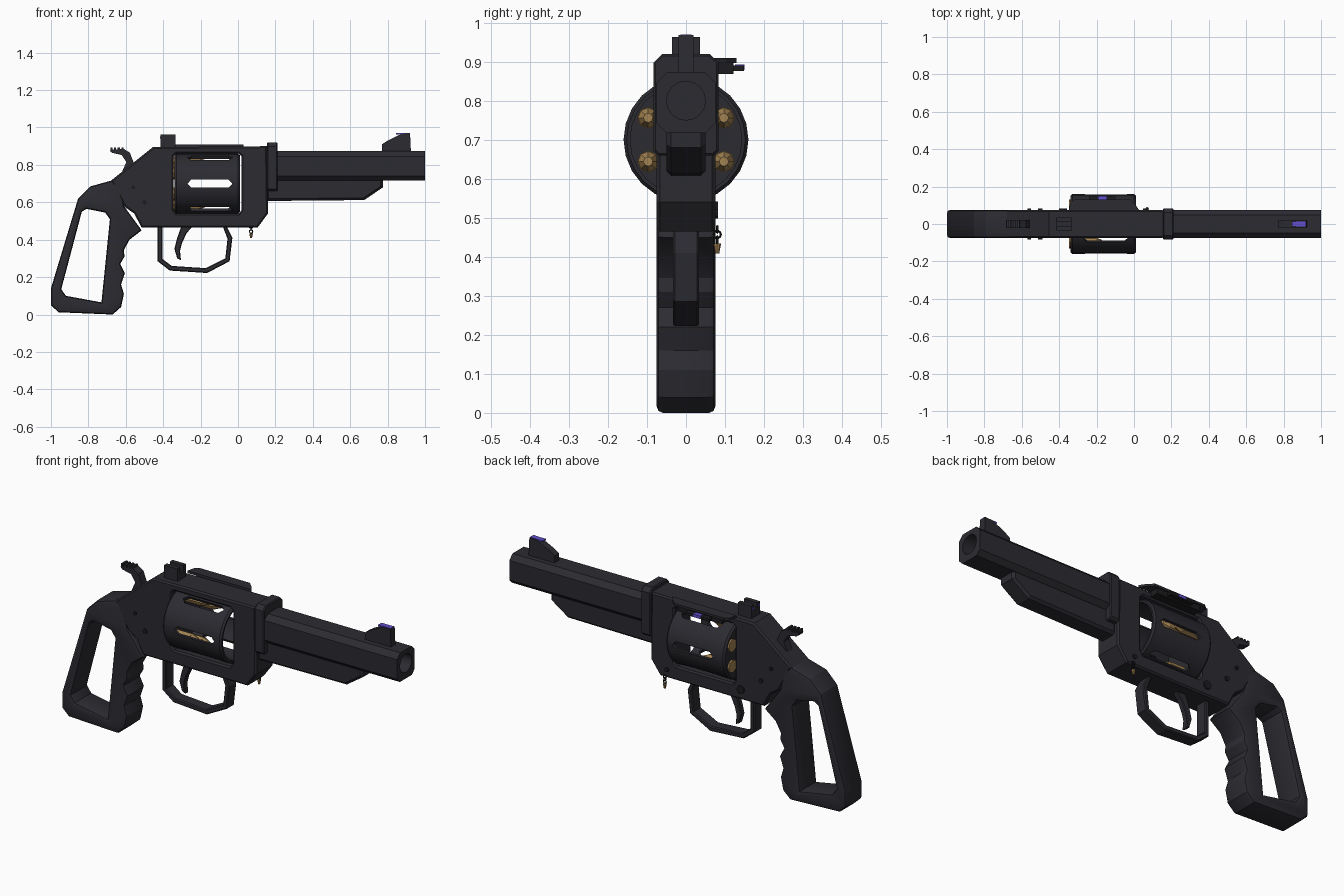
import bpy, bmesh, math
from mathutils import Matrix, Vector

cube = bpy.data.objects.get("Cube")
if cube:
    bpy.data.objects.remove(cube, do_unlink=True)


def material(name, rgb):
    m = bpy.data.materials.new(name)
    m.use_nodes = True
    m.diffuse_color = (*rgb, 1)
    bsdf = m.node_tree.nodes["Principled BSDF"]
    bsdf.inputs["Base Color"].default_value = (*rgb, 1)
    bsdf.inputs["Roughness"].default_value = 0.6
    return m


METAL = material("dark gunmetal", (0.024, 0.024, 0.031))
BLACK = material("black steel", (0.012, 0.012, 0.014))
BRASS = material("brass", (0.37, 0.23, 0.085))
VIOLET = material("violet", (0.12, 0.08, 0.62))

# Profile planes: "side" is drawn in x,z and "end" is drawn in y,z
SIDE = Matrix(((1, 0, 0, 0), (0, 0, -1, 0), (0, 1, 0, 0), (0, 0, 0, 1)))
END = Matrix(((0, 0, 1, 0), (1, 0, 0, 0), (0, 1, 0, 0), (0, 0, 0, 1)))


def finish(name, bm, mat):
    bmesh.ops.remove_doubles(bm, verts=bm.verts, dist=0.0001)
    bmesh.ops.recalc_face_normals(bm, faces=bm.faces)
    me = bpy.data.meshes.new(name)
    bm.to_mesh(me)
    bm.free()
    me.materials.append(mat)
    for p in me.polygons:
        p.material_index = 0
        p.use_smooth = False
    ob = bpy.data.objects.new(name, me)
    bpy.context.scene.collection.objects.link(ob)
    return ob


def plate(name, loops, half, mat=METAL, plane=SIDE, mid=0.0, bevel=0.0, steps=0):
    """Solid of closed outlines (outer first, then holes) with bevelled rims."""
    cu = bpy.data.curves.new(name, "CURVE")
    cu.dimensions, cu.fill_mode = "2D", "BOTH"
    cu.extrude, cu.bevel_depth = half - bevel, bevel
    cu.bevel_resolution, cu.offset = steps, -bevel
    for loop in loops:
        sp = cu.splines.new("POLY")
        sp.points.add(len(loop) - 1)
        for pt, (u, v) in zip(sp.points, loop):
            pt.co = (u, v, 0, 1)
        sp.use_cyclic_u = True
    tmp = bpy.data.objects.new(name + " outline", cu)
    bpy.context.scene.collection.objects.link(tmp)
    dg = bpy.context.evaluated_depsgraph_get()
    me = bpy.data.meshes.new_from_object(tmp.evaluated_get(dg))
    bm = bmesh.new()
    bm.from_mesh(me)
    bpy.data.objects.remove(tmp, do_unlink=True)
    bpy.data.meshes.remove(me)
    shift = Vector((mid, 0, 0)) if plane is END else Vector((0, mid, 0))
    bm.transform(Matrix.Translation(shift) @ plane)
    return finish(name, bm, mat)


def box(name, x, y, z, mat=METAL):
    bm = bmesh.new()
    bmesh.ops.create_cube(bm, size=1)
    for v in bm.verts:
        v.co = [(r[0] + r[1]) / 2 + c * (r[1] - r[0]) for r, c in zip((x, y, z), v.co)]
    return finish(name, bm, mat)


def rod(name, at, r1, r2, length, axis, mat, sides=12):
    bm = bmesh.new()
    bmesh.ops.create_cone(bm, cap_ends=True, segments=sides, radius1=r1, radius2=r2, depth=length)
    turn = Vector((0, 0, 1)).rotation_difference(Vector(axis)).to_matrix().to_4x4()
    bm.transform(Matrix.Translation(at) @ turn)
    return finish(name, bm, mat)


def ring(r, n, cv=0.0):
    return [(r * math.cos(math.tau * i / n), cv + r * math.sin(math.tau * i / n)) for i in range(n)]


def chamfered(w, lo, hi, c, cb):
    half = [(w - cb, lo), (w, lo + cb), (w, hi - c), (w - c, hi)]
    return half + [(-y, z) for y, z in reversed(half)]


# Frame with the cylinder window
frame = [(-.455, .895), (.155, .9), (.16, .54), (.105, .465), (-.515, .465),
         (-.555, .54), (-.605, .575), (-.68, .715)]
window = [(-.345, .56), (-.33, .54), (.005, .54), (.02, .56),
          (.02, .845), (.005, .86), (-.33, .86), (-.345, .845)]
plate("frame", [frame, window], .075, bevel=.008)

# Open skeleton grip with finger grooves
grip = [(-1, .14), (-1, .05), (-.96, .012), (-.67, 0), (-.625, .04), (-.61, .11), (-.625, .16),
        (-.605, .22), (-.63, .27), (-.607, .31), (-.61, .345), (-.58, .4), (-.515, .45),
        (-.61, .58), (-.62, .68), (-.67, .718), (-.79, .685), (-.855, .62)]
opening = [(-.835, .55), (-.81, .565), (-.71, .545), (-.685, .51),
           (-.73, .065), (-.92, .1), (-.945, .135)]
plate("grip", [grip, opening], .075, bevel=.016, steps=1)

# Barrel, collar, underlug
plate("barrel", [chamfered(.075, .717, .873, .027, .024), ring(.05, 16, .8)], .4, plane=END, mid=.6)
plate("barrel_collar", [chamfered(.083, .66, .92, .022, .012)], .028, plane=END, mid=.183, bevel=.005)
plate("underlug", [[(.15, .73), (.15, .607), (.675, .612), (.775, .68), (.775, .73)]], .05, bevel=.012)

# Sights
plate("front_sight", [[(.77, .86), (.77, .91), (.8, .93), (.875, .966), (.92, .968), (.925, .86)]], .019)
box("front_sight_insert", (.845, .92), (-.014, .014), (.962, .97), VIOLET)
rear = [(-.036, .89), (.036, .89), (.036, .963), (.013, .963), (.013, .935),
        (-.013, .935), (-.013, .963), (-.036, .963)]
plate("rear_sight", [rear], .04, plane=END, mid=-.375)
for s in (-1, 1):
    box("rear_sight_dot", (-.418, -.412), (s * .025 - .006, s * .025 + .006), (.94, .952), VIOLET)

# Hammer with a ridged spur
plate("hammer", [[(-.685, .88), (-.61, .885), (-.578, .865), (-.553, .8), (-.54, .74),
                  (-.63, .74), (-.597, .815), (-.622, .853), (-.675, .865)]], .022)
for i in range(4):
    x = -.683 + i * .02
    box("hammer_ridge", (x, x + .011), (-.022, .022), (.87, .894))

# Trigger and guard
plate("trigger", [[(-.235, .48), (-.275, .435), (-.3, .38), (-.31, .34), (-.305, .29),
                   (-.325, .3), (-.34, .35), (-.325, .41), (-.3, .48)]], .016, bevel=.004)
plate("trigger_guard", [[(-.43, .48), (-.43, .285), (-.365, .235), (-.165, .222), (-.045, .285),
                         (-.03, .41), (-.065, .48), (-.085, .48), (-.056, .405), (-.068, .3),
                         (-.172, .248), (-.355, .26), (-.405, .298), (-.405, .48)]], .033, bevel=.005)

# Hollow cylinder with six pointed slots
AX = .7
wall = [(.003 - .343, .145), (-.34, .152), (-.33, .16), (0, .16), (.01, .152), (.01, .143), (-.325, .143)]
bm = bmesh.new()
prof = [bm.verts.new((x, 0, r)) for x, r in wall]
edges = [bm.edges.new((a, b)) for a, b in zip(prof, prof[1:] + prof[:1])]
bmesh.ops.spin(bm, geom=prof + edges, cent=(0, 0, 0), axis=(1, 0, 0), angle=math.tau, steps=24)
bm.transform(Matrix.Translation((0, 0, AX)))
drum = finish("cylinder", bm, METAL)
slot = [(-.27, 0), (-.25, .021), (-.05, .021), (-.03, 0), (-.05, -.021), (-.25, -.021)]
for k in range(3):
    cutter = plate("slot_cutter", [slot], .3)
    cutter.data.transform(Matrix.Translation((0, 0, AX)) @ Matrix.Rotation(k * math.pi / 3, 4, "X"))
    mod = drum.modifiers.new("slot", "BOOLEAN")
    mod.object, mod.solver = cutter, "EXACT"
    cutter.hide_render = True
    cutter.hide_viewport = True
    cutter.hide_set(True)
rod("cylinder_back", (-.332, 0, AX), .147, .147, .012, (1, 0, 0), METAL, 24)

# Cartridges
for k in range(6):
    a = math.pi / 6 + k * math.pi / 3
    y, z = .112 * math.cos(a), AX + .112 * math.sin(a)
    rod("cartridge_rim", (-.341, y, z), .034, .034, .012, (1, 0, 0), BRASS, 8)
    rod("cartridge_case", (-.27, y, z), .028, .028, .13, (1, 0, 0), BRASS, 8)
    rod("cartridge_tip", (-.188, y, z), .026, .012, .034, (1, 0, 0), BRASS, 8)

# Side rail above the cylinder
rail = [(-.35, .07), (-.34, .115), (-.32, .13), (-.02, .13), (.01, .1), (.03, .07)]
bm = bmesh.new()
low = bm.faces.new([bm.verts.new((x, y, .897)) for x, y in rail])
top = bmesh.ops.extrude_face_region(bm, geom=[low])["geom"]
bmesh.ops.translate(bm, vec=(0, 0, .012), verts=[v for v in top if isinstance(v, bmesh.types.BMVert)])
finish("side_rail", bm, METAL)
box("rail_block", (-.3, -.04), (.07, .122), (.868, .898), BLACK)
box("rail_bar", (-.24, -.1), (.12, .148), (.876, .89), BLACK)
box("rail_marker", (-.19, -.148), (.126, .15), (.878, .893), VIOLET)

# Frame screws
for x, z, r, sides in ((-.38, .52, .022, (1,)), (-.5, .6, .012, (-1, 1)),
                       (-.56, .68, .01, (-1, 1)), (.06, .51, .012, (1,))):
    for s in sides:
        rod("frame_screw", (x, s * .076, z), r, r, .012, (0, 1, 0), BLACK)

# Hanging charm on short chain
for i in range(3):
    bpy.ops.mesh.primitive_torus_add(major_radius=.009, minor_radius=.003, major_segments=10,
                                     minor_segments=5, location=(.07, .08, .47 - i * .013),
                                     rotation=(math.pi / 2, 0, i * math.pi / 2))
    link = bpy.context.object
    link.name = "chain_link"
    link.data.materials.append(BLACK)
rod("charm", (.07, .08, .421), .005, .01, .026, (0, 0, 1), BRASS, 8)

# Soft shading on the rounded parts
bpy.ops.object.select_all(action="DESELECT")
for name in ("cylinder", "grip", "barrel"):
    ob = bpy.data.objects[name]
    ob.select_set(True)
    bpy.context.view_layer.objects.active = ob
bpy.ops.object.shade_smooth_by_angle(angle=math.radians(25))
